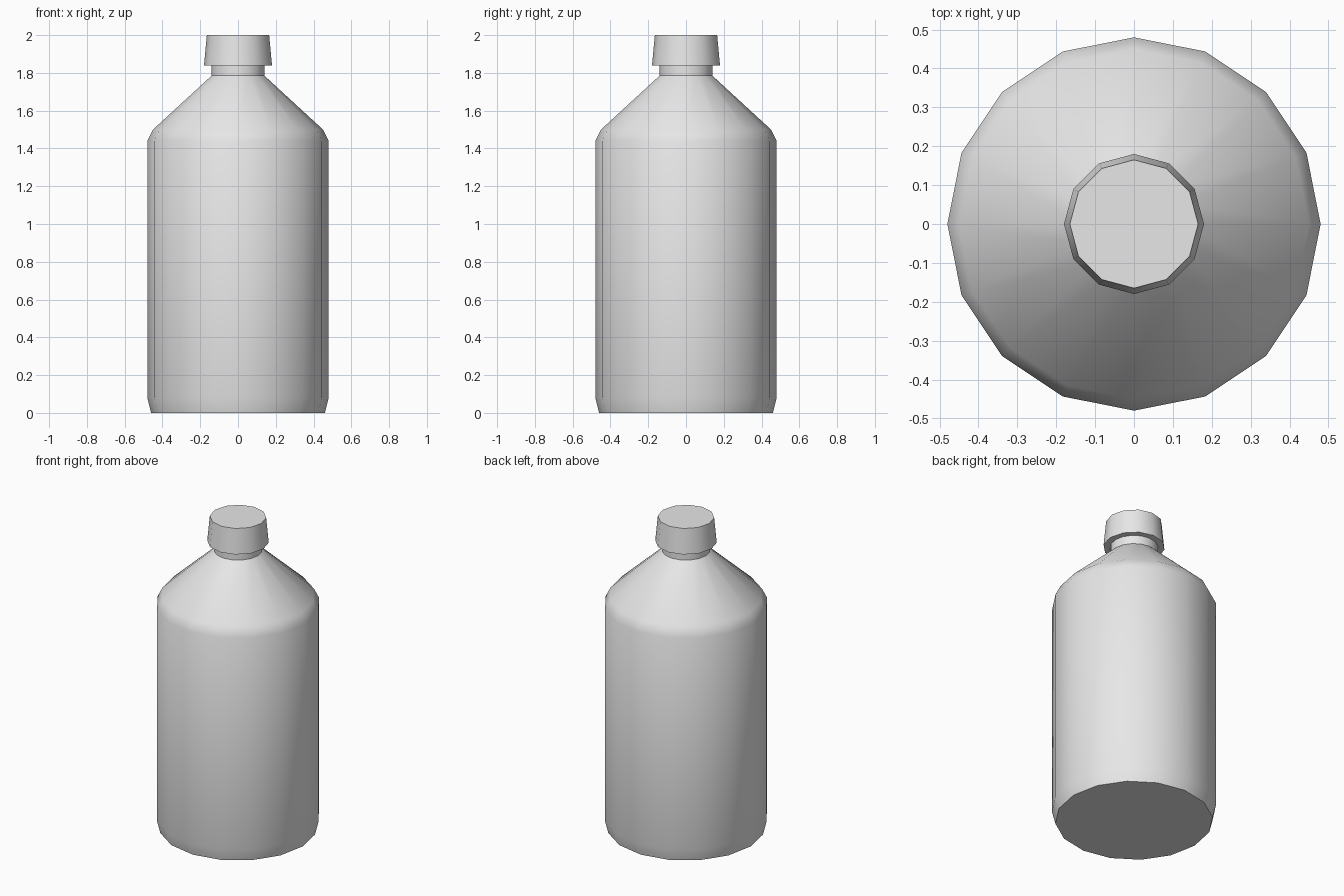
import bpy
import bmesh
import math

cube = bpy.data.objects.get("Cube")
if cube:
    bpy.data.objects.remove(cube, do_unlink=True)

GREY = (0.8, 0.8, 0.8, 1.0)
plastic = bpy.data.materials.new("plain_grey")
plastic.use_nodes = True
plastic.diffuse_color = GREY
plastic.node_tree.nodes["Principled BSDF"].inputs["Base Color"].default_value = GREY


def lathe(name, profile, sides):
    """Closed solid of revolution from (radius, height) pairs, bottom to top."""
    bm = bmesh.new()
    rings = []
    for radius, z in profile:
        angles = [math.tau * i / sides for i in range(sides)]
        rings.append([bm.verts.new((radius * math.cos(a), radius * math.sin(a), z))
                      for a in angles])
    for low, high in zip(rings, rings[1:]):
        for i in range(sides):
            j = (i + 1) % sides
            bm.faces.new((low[i], low[j], high[j], high[i]))
    bm.faces.new(rings[0][::-1])
    bm.faces.new(rings[-1])
    mesh = bpy.data.meshes.new(name)
    bm.to_mesh(mesh)
    bm.free()
    mesh.materials.append(plastic)
    obj = bpy.data.objects.new(name, mesh)
    bpy.context.collection.objects.link(obj)
    bpy.ops.object.select_all(action='DESELECT')
    obj.select_set(True)
    bpy.context.view_layer.objects.active = obj
    bpy.ops.object.shade_smooth_by_angle(angle=math.radians(35))
    return obj


# Body: chamfered foot, straight wall, sloping shoulder and neck
lathe("bottle_body", [(0.46, 0), (0.48, 0.08), (0.48, 1.44), (0.45, 1.5),
                      (0.14, 1.785), (0.14, 1.86)], 16)

# Tapered screw cap
lathe("bottle_cap", [(0.18, 1.84), (0.165, 2.0)], 12)
